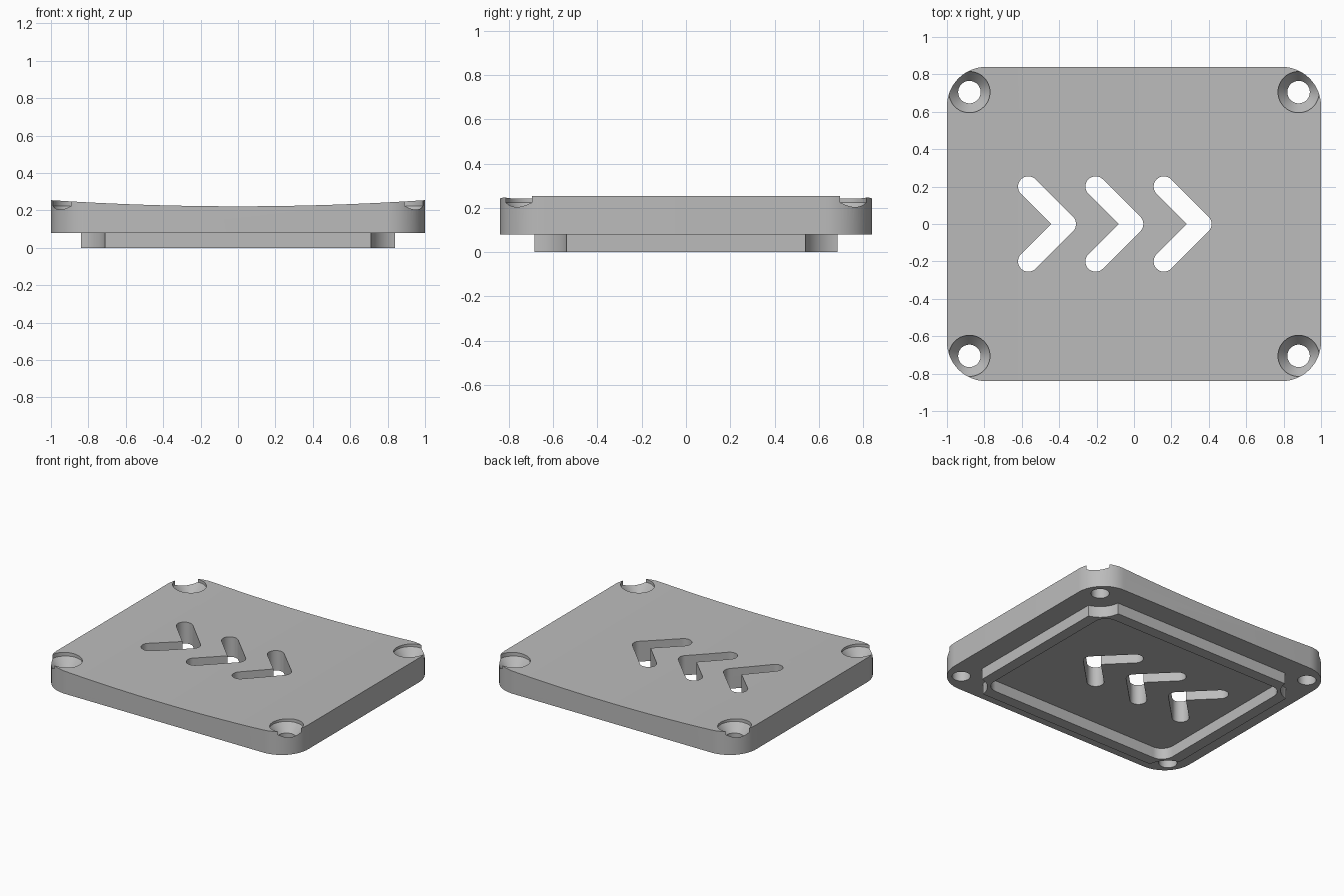
import bpy, bmesh
from math import sin, cos, radians, sqrt

cube = bpy.data.objects.get("Cube")
if cube:
    bpy.data.objects.remove(cube, do_unlink=True)

grey = bpy.data.materials.new("light grey")
grey.use_nodes = True
COLOUR = (0.5, 0.5, 0.5, 1)
grey.diffuse_color = COLOUR
grey.node_tree.nodes["Principled BSDF"].inputs["Base Color"].default_value = COLOUR

CORNERS = [(sx * 0.88, sy * 0.705) for sx in (-1, 1) for sy in (-1, 1)]


def arc(cx, cy, r, a0, a1, n=16):
    angles = [radians(a0 + (a1 - a0) * i / n) for i in range(n + 1)]
    return [(cx + r * cos(a), cy + r * sin(a)) for a in angles]


def rounded_rect(hx, hy, r):
    cx, cy = hx - r, hy - r
    centres = [(cx, cy), (-cx, cy), (-cx, -cy), (cx, -cy)]
    return [p for i, c in enumerate(centres) for p in arc(*c, r, 90 * i, 90 * i + 90)]


def loft(name, rings):
    """Solid skinned through rings of equal point count, capped at both ends."""
    bm = bmesh.new()
    loops = [[bm.verts.new(p) for p in ring] for ring in rings]
    for a, b in zip(loops, loops[1:]):
        for i in range(len(a)):
            bm.faces.new((a[i - 1], a[i], b[i], b[i - 1]))
    bm.faces.new(loops[0])
    bm.faces.new(loops[-1])
    bmesh.ops.recalc_face_normals(bm, faces=bm.faces)
    mesh = bpy.data.meshes.new(name)
    bm.to_mesh(mesh)
    bm.free()
    mesh.materials.append(grey)
    ob = bpy.data.objects.new(name, mesh)
    bpy.context.collection.objects.link(ob)
    return ob


def prism(name, outline, z0, z1):
    return loft(name, [[(x, y, z) for x, y in outline] for z in (z0, z1)])


def turned(name, x, y, profile, n=48):
    """Solid of revolution from (radius, height) pairs."""
    return loft(name, [[(px, py, z) for px, py in arc(x, y, r, 0, 360 - 360 / n, n - 1)]
                       for r, z in profile])


def combine(target, tool, operation="DIFFERENCE"):
    mod = target.modifiers.new("combine", "BOOLEAN")
    mod.operation, mod.solver, mod.object = operation, "EXACT", tool
    bpy.context.view_layer.update()
    graph = bpy.context.evaluated_depsgraph_get()
    mesh = bpy.data.meshes.new_from_object(target.evaluated_get(graph))
    target.modifiers.clear()
    target.data = mesh
    bpy.data.objects.remove(tool, do_unlink=True)


# Cover plate with a shallow dished top
cover = prism("cover_plate", rounded_rect(1, 0.84, 0.21), 0.08, 0.35)
xs = [-1.1 + 2.2 * i / 32 for i in range(33)]
dish = [(x, 0.222 + 0.033 * x * x) for x in xs] + [(1.1, 0.6), (-1.1, 0.6)]
combine(cover, loft("dish_cutter", [[(x, y, z) for x, z in dish] for y in (-1, 1)]))

# Locating lip underneath, scooped around the screw holes
lip = prism("lip", [(0.84, 0.685), (-0.84, 0.685), (-0.84, -0.685), (0.84, -0.685)], 0, 0.12)
for x, y in CORNERS:
    combine(lip, turned("scoop_cutter", x, y, [(0.171, -0.1), (0.171, 0.3)], 64))
combine(cover, lip, "UNION")
combine(cover, prism("pocket_cutter", rounded_rect(0.76, 0.605, 0.09), -0.1, 0.08))

# Countersunk screw holes
for x, y in CORNERS:
    profile = [(0.06, -0.1), (0.06, 0.165), (0.11, 0.225), (0.11, 0.4)]
    combine(cover, turned("screw_cutter", x, y, profile))

# Three chevron slots with rounded ends
R, ARM = 0.055, 0.2
for tip in (-0.365, -0.005, 0.36):
    outline = (arc(tip - ARM, ARM, R, 45, 225)
               + [(tip - R * sqrt(2), 0)]
               + arc(tip - ARM, -ARM, R, 135, 315)
               + arc(tip, 0, R, -45, 45, 8))
    combine(cover, prism("chevron_cutter", outline, -0.1, 0.5))

bpy.ops.object.select_all(action="DESELECT")
cover.select_set(True)
bpy.context.view_layer.objects.active = cover
bpy.ops.object.shade_smooth_by_angle(angle=radians(30))
